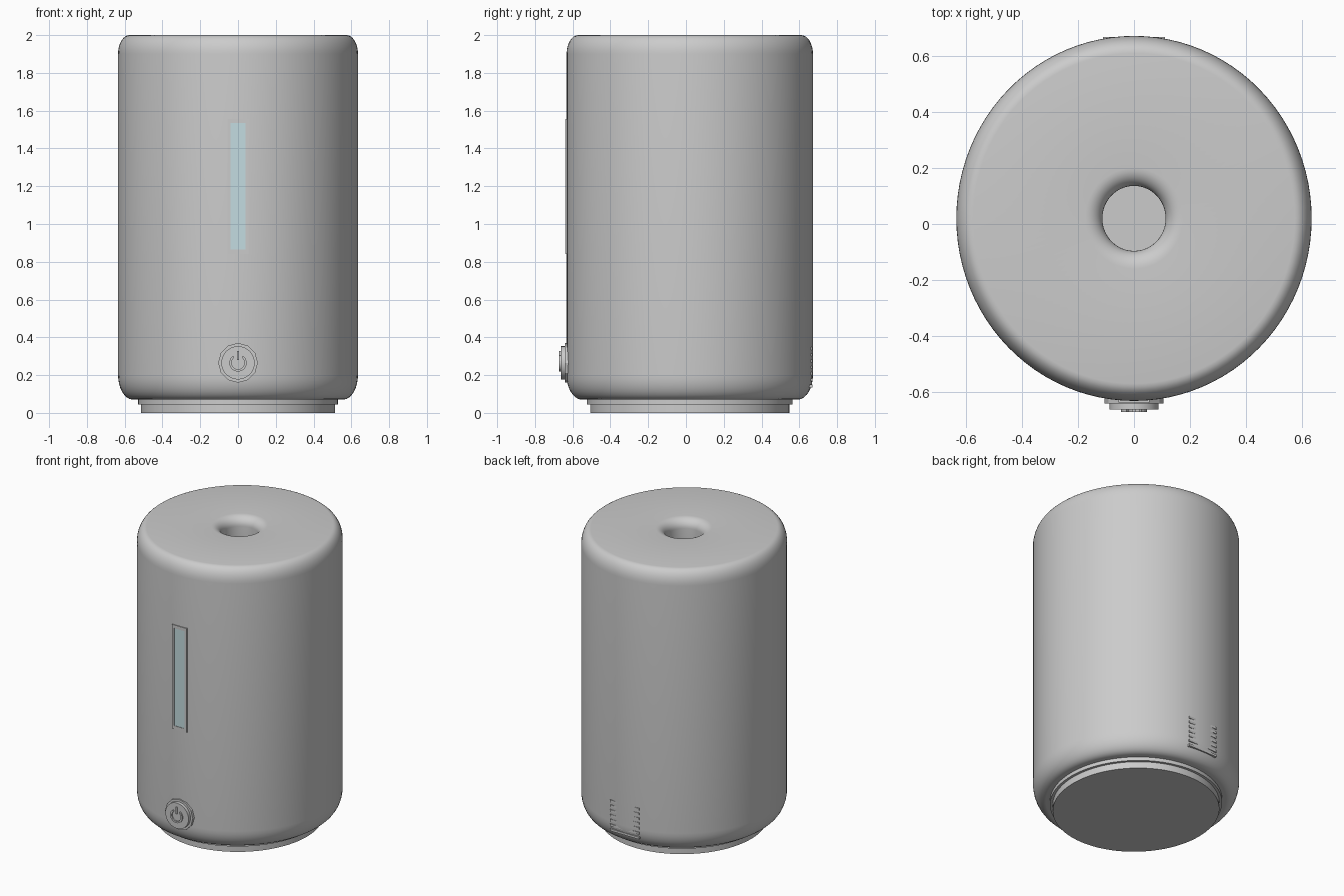
import bpy, bmesh, math

if "Cube" in bpy.data.objects:
    bpy.data.objects.remove(bpy.data.objects["Cube"])

CY, SY = 0.02, 1.027      # body centre in y and slight depth stretch


def make(name, bm, smooth=True, color=None):
    bmesh.ops.remove_doubles(bm, verts=bm.verts, dist=1e-5)
    bmesh.ops.recalc_face_normals(bm, faces=bm.faces)
    me = bpy.data.meshes.new(name)
    bm.to_mesh(me)
    bm.free()
    ob = bpy.data.objects.new(name, me)
    bpy.context.collection.objects.link(ob)
    if color:
        mat = bpy.data.materials.new(name + "_color")
        mat.diffuse_color = color
        mat.use_nodes = True
        mat.node_tree.nodes["Principled BSDF"].inputs["Base Color"].default_value = mat.diffuse_color
        me.materials.append(mat)
    if smooth:
        bpy.ops.object.select_all(action='DESELECT')
        ob.select_set(True)
        bpy.context.view_layer.objects.active = ob
        bpy.ops.object.shade_smooth_by_angle(angle=math.radians(35))
    return ob


def lathe(name, profile, n=96):
    bm = bmesh.new()
    rings = []
    for r, z in profile:
        if r == 0:
            rings.append([bm.verts.new((0, CY, z))] * n)
        else:
            rings.append([bm.verts.new((r * math.cos(2 * math.pi * i / n),
                                        CY + SY * r * math.sin(2 * math.pi * i / n), z))
                          for i in range(n)])
    for a, b in zip(rings, rings[1:]):
        for i in range(n):
            j = (i + 1) % n
            bm.faces.new(list(dict.fromkeys((a[i], a[j], b[j], b[i]))))
    return make(name, bm)


def extrude_y(name, loops, y0, y1, closed=True, **kw):
    """Extrude (x, z) quads or polygons from y0 (front) to y1 (back)."""
    bm = bmesh.new()
    for pts in loops:
        f = bm.faces.new([bm.verts.new((x, y1, z)) for x, z in pts])
        ext = bmesh.ops.extrude_face_region(bm, geom=[f], use_keep_orig=True)
        for v in ext['geom']:
            if isinstance(v, bmesh.types.BMVert):
                v.co.y = y0
    return make(name, bm, **kw)


def rect(x0, x1, z0, z1):
    return [(x0, z0), (x1, z0), (x1, z1), (x0, z1)]


def disc(r, z, n):
    return [(r * math.cos(2 * math.pi * i / n), z + r * math.sin(2 * math.pi * i / n))
            for i in range(n)]


def arc(cr, cz, rad, rx, a0, a1, n=8):
    out = []
    for i in range(n + 1):
        a = math.radians(a0 + (a1 - a0) * i / n)
        out.append((cr + rx * math.cos(a), cz + rad * math.sin(a)))
    return out


# Tank body: rounded bottom and top, flared mist hole
body = [(0, 0.07), (0.555, 0.07)]
body += arc(0.555, 0.20, 0.13, 0.08, -85, 0)
body += arc(0.575, 1.90, 0.10, 0.06, 0, 90)
body += arc(0.175, 1.94, 0.06, 0.062, 90, 180)
body += [(0.113, 1.85), (0, 1.85)]
lathe("tank_body", body)

# Recessed neck and foot
lathe("neck_ring", [(0, 0.045), (0.53, 0.045), (0.53, 0.075), (0, 0.075)])
lathe("foot", [(0, 0), (0.513, 0), (0.513, 0.05), (0, 0.05)])

# Water level window: four frame bars and tinted glass
X, T, Z0, Z1 = 0.056, 0.016, 0.842, 1.556
extrude_y("window_frame", [rect(-X, -X + T, Z0, Z1), rect(X - T, X, Z0, Z1),
                           rect(-X + T, X - T, Z0, Z0 + 0.022),
                           rect(-X + T, X - T, Z1 - 0.022, Z1)],
          -0.637, -0.61, smooth=False)
extrude_y("window_glass", [rect(-0.041, 0.041, 0.863, 1.535)], -0.634, -0.61,
          smooth=False, color=(0.55, 0.72, 0.75, 1))

# Power button
ZB = 0.265
extrude_y("button_bezel", [disc(0.105, ZB, 12)], -0.641, -0.60, smooth=False)
extrude_y("button_cap", [disc(0.088, ZB, 32)], -0.663, -0.62)

# Power symbol: open ring and bar
segs = []
for i in range(20):
    a0, a1 = (math.radians(125 + 290 * k / 20) for k in (i, i + 1))
    segs.append([(r * math.cos(a), ZB + r * math.sin(a))
                 for r, a in ((0.034, a0), (0.046, a0), (0.046, a1), (0.034, a1))])
segs.append(rect(-0.006, 0.006, ZB + 0.015, ZB + 0.062))
extrude_y("power_symbol", segs, -0.672, -0.655, smooth=False)

# Rear vent slats, nearly flush with the body
extrude_y("vent_slats", [rect(-0.11, 0.11, z, z + 0.015)
                         for z in (0.135 + 0.033 * i for i in range(7))],
          0.62, 0.669, smooth=False)
